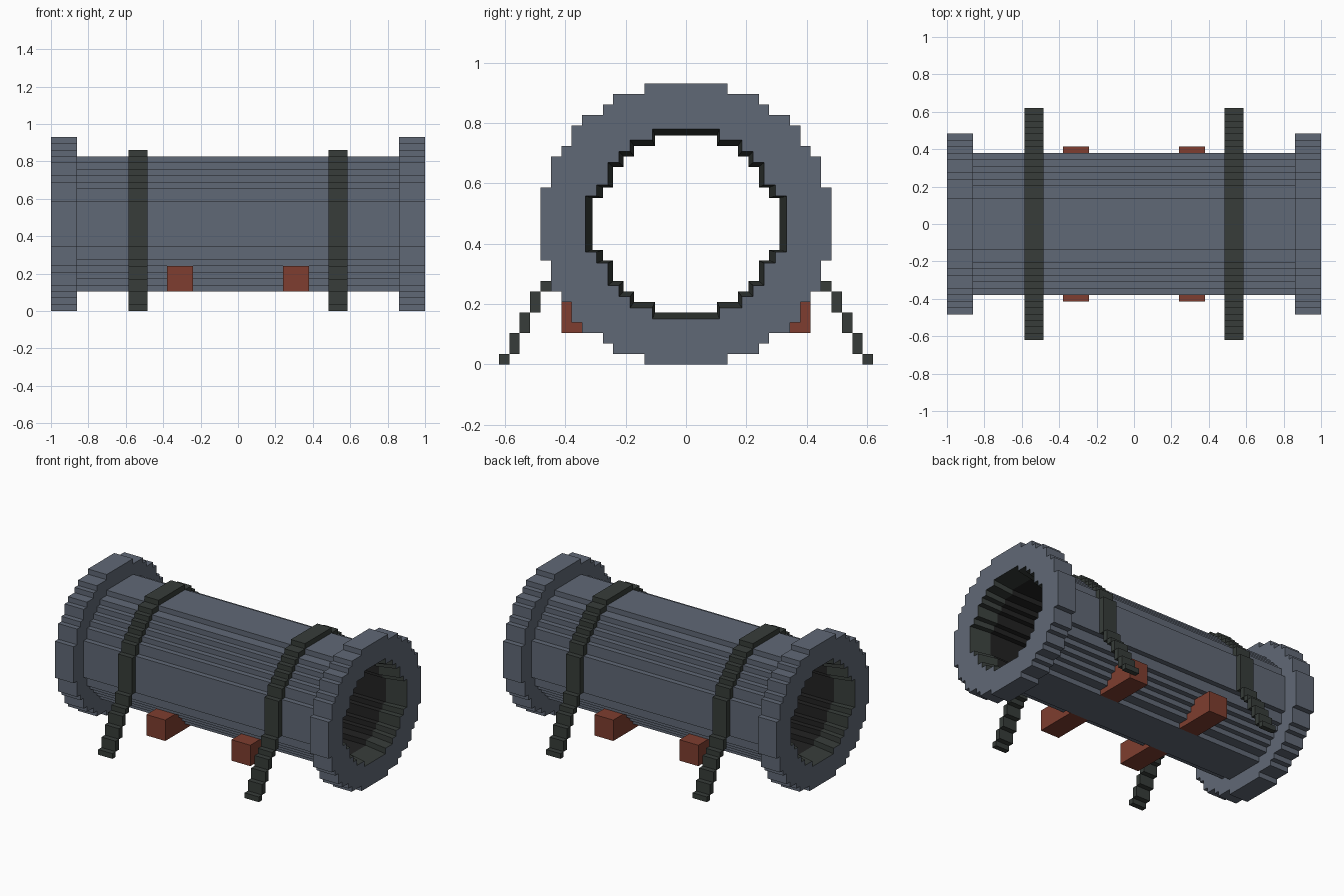
import bpy, bmesh

cube = bpy.data.objects.get("Cube")
if cube:
    bpy.data.objects.remove(cube, do_unlink=True)

U = 2 / 58          # step size of the blocky style
MID = 13.5          # height of the pipe axis in steps


def material(name, rgb):
    m = bpy.data.materials.new(name)
    m.use_nodes = True
    m.diffuse_color = (*rgb, 1)
    b = m.node_tree.nodes["Principled BSDF"]
    b.inputs["Base Color"].default_value = (*rgb, 1)
    b.inputs["Roughness"].default_value = 0.8
    return m


STEEL = material("slate_steel", (0.118, 0.140, 0.180))
STRAP = material("dark_strap", (0.038, 0.046, 0.041))
BLACK = material("bore_black", (0.016, 0.016, 0.016))
BRICK = material("red_brown", (0.21, 0.048, 0.029))

# Half widths per row, from the top row down to the middle row
FLANGE = [4, 7, 8, 10, 11, 11, 12, 13, 13, 13, 14, 14, 14, 14]
PIPE = [4, 6, 7, 8, 9, 10, 10, 11, 11, 11, 11]
BORE = [3, 5, 6, 7, 7, 8, 9, 9, 9]


def outline(widths):
    """Closed stepped outline (y, height from axis) mirrored in both directions."""
    top = len(widths) - 0.5
    quarter = []
    for i, w in enumerate(widths):
        if i == 0 or w != widths[i - 1]:
            if i:
                quarter.append((widths[i - 1], top - i))
            quarter.append((w, top - i))
    lower = [(y, -h) for y, h in reversed(quarter)]
    right = quarter + lower
    return right + [(-y, h) for y, h in reversed(right)]


def finish(bm, name, mats):
    bmesh.ops.recalc_face_normals(bm, faces=bm.faces)
    me = bpy.data.meshes.new(name)
    bm.to_mesh(me)
    bm.free()
    for m in mats:
        me.materials.append(m)
    ob = bpy.data.objects.new(name, me)
    bpy.context.scene.collection.objects.link(ob)
    return ob


def ring_loop(bm, pts, x, scale=1.0):
    vs = [bm.verts.new((x, y * scale * U, (MID + h * scale) * U)) for y, h in pts]
    n = len(vs)
    return vs, [bm.edges.new((vs[i], vs[(i + 1) % n])) for i in range(n)]


def bridge(bm, a, b, mat):
    n = len(a)
    for i in range(n):
        j = (i + 1) % n
        bm.faces.new((a[i], a[j], b[j], b[i])).material_index = mat


def tube(name, outer, x0, x1, mats, flare=1.0):
    """Stepped tube; the bore has its own colour and may flare towards x0."""
    bm = bmesh.new()
    o0, eo0 = ring_loop(bm, outer, x0)
    o1, eo1 = ring_loop(bm, outer, x1)
    i0, ei0 = ring_loop(bm, outline(BORE), x0, flare)
    i1, ei1 = ring_loop(bm, outline(BORE), x1)
    for edges in (eo0 + ei0, eo1 + ei1):
        bmesh.ops.triangle_fill(bm, edges=edges, normal=(1, 0, 0), use_beauty=True)
    bridge(bm, o0, o1, 0)
    bridge(bm, i0, i1, 1)
    return finish(bm, name, mats)


def blocks(name, boxes, x0, x1, mat):
    """Stack of boxes, each (y0, y1, z0, z1) in steps, between x0 and x1."""
    bm = bmesh.new()
    for y0, y1, z0, z1 in boxes:
        vs = bmesh.ops.create_cube(bm, size=1)["verts"]
        for v in vs:
            v.co = ((x0 if v.co.x < 0 else x1) * U,
                    (y0 if v.co.y < 0 else y1) * U,
                    (z0 if v.co.z < 0 else z1) * U)
    return finish(bm, name, [mat])


# Pipe body and end flanges
tube("pipe_body", outline(PIPE), -25 * U, 25 * U, [STEEL, BLACK])
for side, s in (("left", 1), ("right", -1)):
    tube(side + "_flange", outline(FLANGE), s * 29 * U, s * 25 * U,
         [STEEL, STRAP], flare=1.075)

# Straps over the pipe that step outwards into legs: (inner, outer, bottom, top)
STEPS = [(17, 18, 0, 1), (16, 17, 1, 3), (15, 16, 3, 5), (14, 15, 5, 7),
         (13, 14, 7, 8), (12, 13, 8, 10), (11, 12, 10, 17), (10, 11, 17, 19),
         (9, 10, 19, 20), (8, 9, 20, 21), (7, 8, 21, 22), (6, 7, 22, 23),
         (4, 6, 23, 24)]
arch = [(-4, 4, 24, 25)]
for a, b, z0, z1 in STEPS:
    arch += [(a, b, z0, z1), (-b, -a, z0, z1)]
for side, x in (("left", 14), ("right", -17)):
    blocks(side + "_strap", arch, x, x + 3, STRAP)

# Support blocks fitted against the stepped underside
for side, x in (("left", 7), ("right", -11)):
    for end, s in (("front", -1), ("back", 1)):
        rows = [(*sorted((s * a, s * 12)), z, z + 1)
                for a, z in ((4, 3), (6, 4), (7, 5), (8, 6))]
        blocks(f"{end}_{side}_support", rows, x, x + 4, BRICK)
